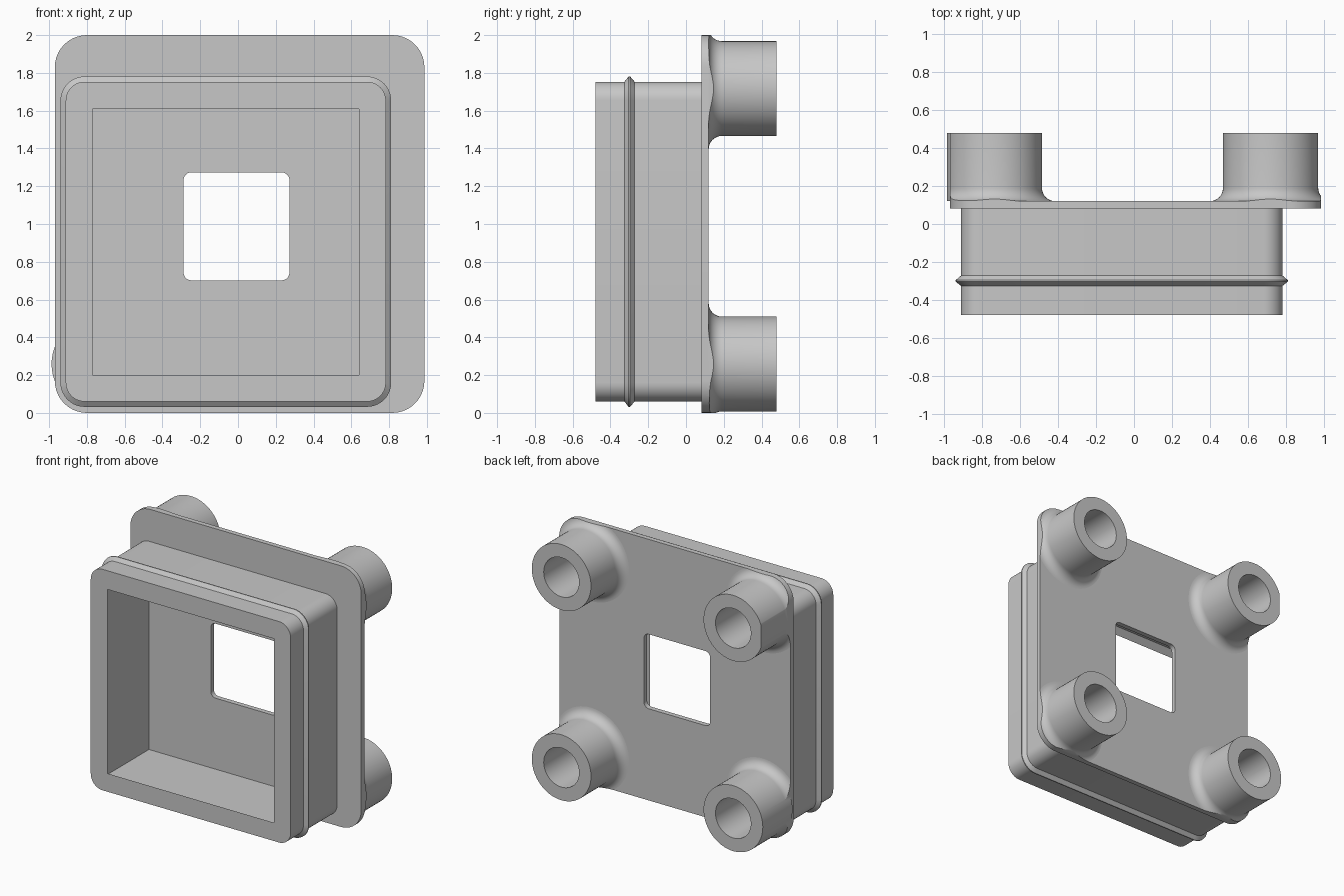
import bpy, bmesh, math

cube = bpy.data.objects.get("Cube")
if cube:
    bpy.data.objects.remove(cube, do_unlink=True)

grey = bpy.data.materials.new("plain grey")
grey.use_nodes = True
GREY = (0.575, 0.575, 0.575, 1)
grey.diffuse_color = GREY
grey.node_tree.nodes["Principled BSDF"].inputs["Base Color"].default_value = GREY


def rounded(x0, x1, z0, z1, r, y, grow=0, steps=10):
    """Rounded rectangle ring at depth y, grown outward by an offset."""
    pts, r2 = [], r + grow
    corners = ((x1 - r, z1 - r), (x0 + r, z1 - r), (x0 + r, z0 + r), (x1 - r, z0 + r))
    for i, (cx, cz) in enumerate(corners):
        for k in range(steps + 1):
            a = math.pi / 2 * (i + k / steps)
            pts.append((cx + r2 * math.cos(a), y, cz + r2 * math.sin(a)))
    return pts


def rectangle(x0, x1, z0, z1, y, grow=0):
    """Square-cornered ring at depth y, grown outward by an offset."""
    x0, x1, z0, z1 = x0 - grow, x1 + grow, z0 - grow, z1 + grow
    return [(x1, y, z1), (x0, y, z1), (x0, y, z0), (x1, y, z0)]


def circle(cx, cz, r, y, n=64):
    return [(cx + r * math.cos(math.tau * k / n), y, cz + r * math.sin(math.tau * k / n))
            for k in range(n)]


def loft(name, rings):
    """Closed solid through a sequence of equal rings."""
    bm = bmesh.new()
    loops = [[bm.verts.new(p) for p in ring] for ring in rings]
    n = len(loops[0])
    for a, b in zip(loops, loops[1:]):
        for i in range(n):
            j = (i + 1) % n
            bm.faces.new((a[i], a[j], b[j], b[i]))
    bm.faces.new(loops[0])
    bm.faces.new(loops[-1])
    bmesh.ops.recalc_face_normals(bm, faces=bm.faces)
    mesh = bpy.data.meshes.new(name)
    bm.to_mesh(mesh)
    bm.free()
    mesh.materials.append(grey)
    obj = bpy.data.objects.new(name, mesh)
    bpy.context.collection.objects.link(obj)
    return obj


def activate(obj):
    bpy.ops.object.select_all(action='DESELECT')
    obj.select_set(True)
    bpy.context.view_layer.objects.active = obj


def combine(obj, tool, operation):
    """Apply a boolean and discard the tool."""
    mod = obj.modifiers.new("cut", 'BOOLEAN')
    mod.operation, mod.solver, mod.object = operation, 'EXACT', tool
    activate(obj)
    bpy.ops.object.modifier_apply(modifier=mod.name)
    bpy.data.objects.remove(tool, do_unlink=True)


def finish(obj):
    activate(obj)
    bpy.ops.object.shade_smooth_by_angle(angle=math.radians(30))


PLATE = (-0.97, 0.987, 0, 2, 0.17)
BOX = (-0.912, 0.783, 0.06, 1.753, 0.1)
WINDOW = (-0.288, 0.272, 0.702, 1.273, 0.04)
POCKET = (-0.77, 0.64, 0.2, 1.61)
FRONT, FLOOR, BACK = -0.48, 0.082, 0.12

# Housing: box with a pointed sealing ridge, joined to the back plate
ridge = ((FRONT, 0), (-0.326, 0), (-0.304, 0.028), (-0.296, 0.028), (-0.272, 0), (0.1, 0))
housing = loft("housing", [rounded(*BOX, y, grow) for y, grow in ridge])
combine(housing, loft("plate", [rounded(*PLATE, y) for y in (FLOOR, BACK)]), 'UNION')

# Front pocket, widening behind a bevelled retaining lip, and the window
pocket = ((-0.6, 0), (FRONT, 0), (FRONT + 0.042, 0.042), (FLOOR, 0.042))
combine(housing, loft("pocket", [rectangle(*POCKET, y, grow) for y, grow in pocket]), 'DIFFERENCE')
combine(housing, loft("window", [rounded(*WINDOW, y) for y in (0, 0.3)]), 'DIFFERENCE')
finish(housing)

# Four hollow bosses with filleted bases trimmed to the plate outline
R, FILLET, TOP = 0.251, 0.07, 0.48
for side, cx in (("right", -0.736), ("left", 0.72)):
    for level, cz in (("lower", 0.259), ("upper", 1.717)):
        rings = [circle(cx, cz, R + FILLET, 0.1)]
        for k in range(9):
            a = math.pi / 2 * k / 8
            rings.append(circle(cx, cz, R + FILLET * (1 - math.sin(a)),
                                BACK + FILLET * (1 - math.cos(a))))
        rings.append(circle(cx, cz, R, TOP))
        boss = loft(f"{level}_{side}_boss", rings)
        combine(boss, loft("trim", [rounded(*PLATE, y) for y in (0, 1)]), 'INTERSECT')
        # The lower right boss keeps its full roundness past the plate edge
        if (side, level) == ("right", "lower"):
            combine(boss, loft("core", [circle(cx, cz, R, y) for y in (BACK, TOP)]), 'UNION')
        combine(boss, loft("bore", [circle(cx, cz, 0.15, y) for y in (0.125, 0.6)]), 'DIFFERENCE')
        finish(boss)
